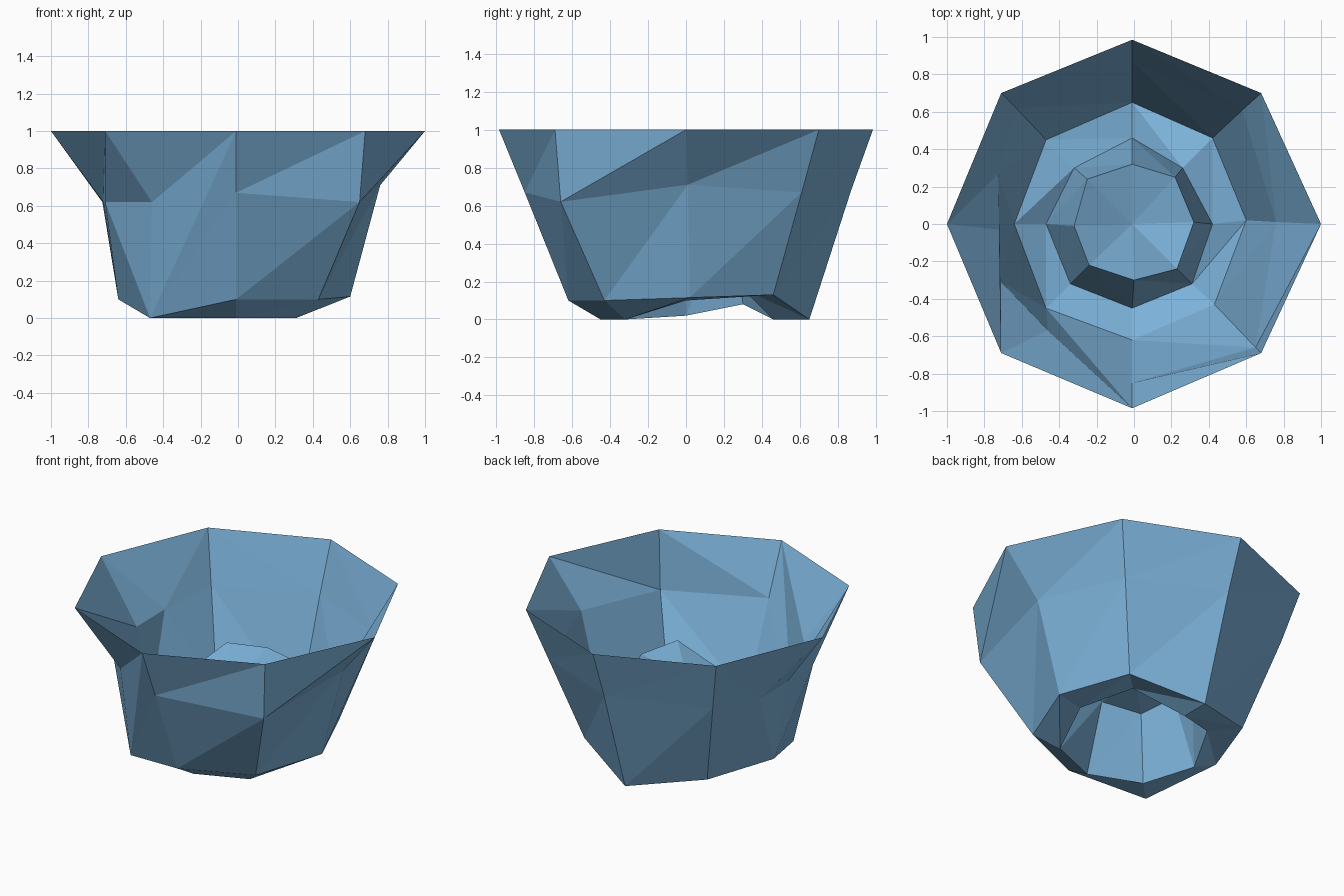
import bpy, bmesh

if "Cube" in bpy.data.objects:
    bpy.data.objects.remove(bpy.data.objects["Cube"])

# Each ring runs: left, back-left, back, back-right, right, front-right, front, front-left
RIM = [(-1, 0, 1), (-.71, .7, 1), (-.01, .985, 1), (.68, .7, 1),
       (1, 0, 1), (.68, -.69, 1), (-.01, -.985, 1), (-.71, -.69, 1)]
MID = [(-.72, -.03, .62), (-.63, .62, .67), (-.01, .87, .68), (.58, .61, .67),
       (.76, .01, .71), (.65, -.66, .62), (-.01, -.85, .67), (-.46, -.57, .62)]
LOW = [(-.64, 0, .1), (-.47, .45, .09), (-.01, .65, 0), (.42, .46, .13),
       (.6, .02, .115), (.43, -.43, .1), (-.01, -.62, .1), (-.47, -.45, 0)]
BASE = [(-.47, 0, .02), (-.32, .3, .08), (-.01, .46, 0), (.26, .3, .16),
        (.42, 0, .1), (.31, -.32, 0), (-.01, -.45, 0), (-.34, -.32, 0)]
DOME = [(-.32, -.01, .45), (-.25, .24, .54), (-.01, .32, .54), (.22, .25, .55),
        (.32, .01, .54), (.23, -.24, .56), (0, -.3, .43), (-.24, -.22, .4)]

bm = bmesh.new()
rim, mid, low, base, dome = [[bm.verts.new(p) for p in ring]
                             for ring in (RIM, MID, LOW, BASE, DOME)]


def fan(tip, points):
    """Triangles from one point to a chain of points."""
    for a, b in zip(points, points[1:]):
        bm.faces.new((tip, a, b))


def panel(upper, lower, i):
    """Two triangles between neighbouring points of two rings."""
    j = (i + 1) % 8
    fan(upper[i], [lower[i], lower[j], upper[j]])


# Faceted wall
for i in range(1, 6):
    panel(rim, mid, i)
    panel(mid, low, i)

# Wall, front-left: long facets running from rim to foot
fan(rim[6], [mid[6], low[7], mid[7], rim[7]])
bm.faces.new((mid[6], low[6], low[7]))

# Wall, dented left corner
back_dent = bm.verts.new((-.725, .27, .62))
front_dent = bm.verts.new((-.71, -.31, .62))
fan(back_dent, [rim[0], mid[0], low[0], low[1], mid[1], rim[1], rim[0]])
fan(front_dent, [rim[7], mid[7], low[7], low[0], mid[0], rim[7]])
bm.faces.new((rim[7], mid[0], rim[0]))

# Foot and raised floor
centre = bm.verts.new((-.01, 0, .45))
for i in range(8):
    panel(low, base, i)
    panel(base, dome, i)
fan(centre, dome + dome[:1])

bmesh.ops.recalc_face_normals(bm, faces=bm.faces)
mesh = bpy.data.meshes.new("bowl")
bm.to_mesh(mesh)
bm.free()

blue = bpy.data.materials.new("soft blue")
blue.diffuse_color = (.2, .44, .69, 1)
blue.use_nodes = True
blue.node_tree.nodes["Principled BSDF"].inputs["Base Color"].default_value = blue.diffuse_color
mesh.materials.append(blue)
bowl = bpy.data.objects.new("bowl", mesh)
bpy.context.collection.objects.link(bowl)
